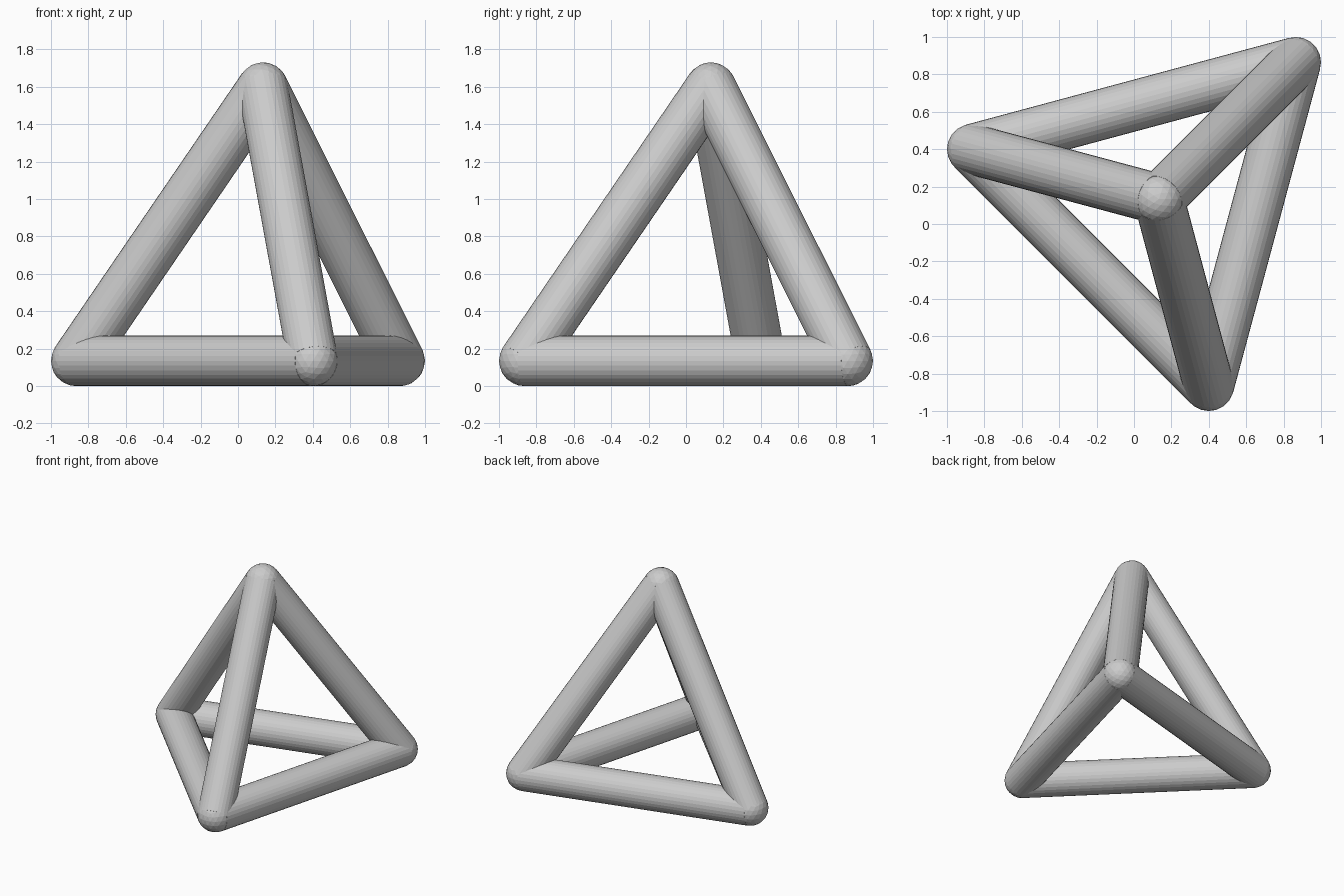
import bpy
from mathutils import Vector
from itertools import combinations

if "Cube" in bpy.data.objects:
    bpy.data.objects.remove(bpy.data.objects["Cube"], do_unlink=True)

RADIUS = 0.135

grey = bpy.data.materials.new("light_grey")
grey.use_nodes = True
colour = (0.6, 0.6, 0.6, 1)
grey.diffuse_color = colour
grey.node_tree.nodes["Principled BSDF"].inputs["Base Color"].default_value = colour

# Corners of a regular tetrahedron
corners = {
    "right": Vector((-0.865, 0.4, RADIUS)),
    "front": Vector((0.4, -0.865, RADIUS)),
    "back_left": Vector((0.865, 0.865, RADIUS)),
    "top": Vector((0.133, 0.133, 1.596)),
}


def finish(name):
    obj = bpy.context.object
    obj.name = name
    obj.data.materials.append(grey)
    return obj


# Rounded joint at every corner
for name, point in corners.items():
    bpy.ops.mesh.primitive_ico_sphere_add(subdivisions=3, radius=RADIUS, location=point)
    finish(name + "_joint")

# Round bar along every edge
for (name_a, a), (name_b, b) in combinations(corners.items(), 2):
    span = b - a
    bpy.ops.mesh.primitive_cylinder_add(vertices=32, radius=RADIUS, depth=span.length,
                                        location=(a + b) / 2)
    bar = finish(name_a + "_to_" + name_b + "_bar")
    bar.rotation_euler = span.to_track_quat("Z", "Y").to_euler()
